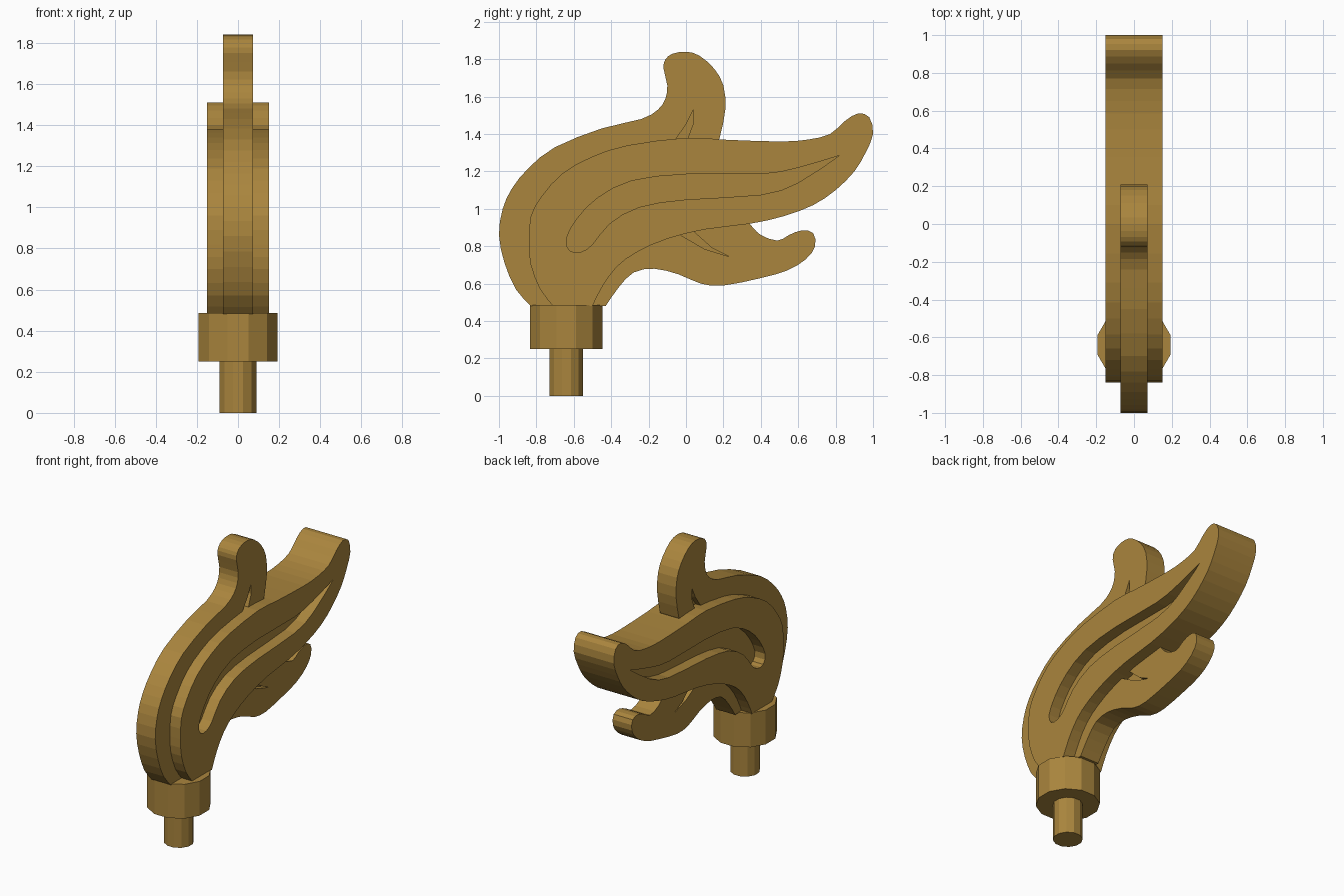
import bpy
import bmesh
from math import pi
from mathutils import Vector, Matrix

cube = bpy.data.objects.get("Cube")
if cube:
    bpy.data.objects.remove(cube, do_unlink=True)

bronze = bpy.data.materials.new("antique_gold")
bronze.use_nodes = True
color = (0.40, 0.235, 0.047, 1)
bronze.diffuse_color = color
bronze.node_tree.nodes["Principled BSDF"].inputs["Base Color"].default_value = color


def add_object(name, bm):
    """Turn a bmesh into a flat shaded object."""
    bmesh.ops.recalc_face_normals(bm, faces=bm.faces)
    mesh = bpy.data.meshes.new(name)
    bm.to_mesh(mesh)
    bm.free()
    mesh.materials.append(bronze)
    obj = bpy.data.objects.new(name, mesh)
    bpy.context.collection.objects.link(obj)
    return obj


def rounded(points):
    """Add one spline midpoint between neighbours of an open path."""
    pts = [Vector(p) for p in points]
    result = [pts[0]]
    for i in range(len(pts) - 1):
        a, b = pts[i], pts[i + 1]
        before = pts[max(i - 1, 0)]
        after = pts[min(i + 2, len(pts) - 1)]
        result.append((9 * (a + b) - before - after) / 16)
        result.append(b)
    return result


def slab(name, outline, x_from, x_to):
    """Extrude a side profile (y, z) along x."""
    bm = bmesh.new()
    face = bm.faces.new([bm.verts.new((x_from, y, z)) for y, z in outline])
    grown = bmesh.ops.extrude_face_region(bm, geom=[face], use_keep_orig=True)
    moved = [v for v in grown["geom"] if isinstance(v, bmesh.types.BMVert)]
    bmesh.ops.translate(bm, vec=(x_to - x_from, 0, 0), verts=moved)
    return add_object(name, bm)


def carve(target, outline, floor):
    """Sink a recess into both broad sides, down to the floor distance."""
    for side in (-1, 1):
        cutter = slab("recess_cutter", outline, side * floor, side * 0.3)
        cutter.hide_render = True
        mod = target.modifiers.new("recess", "BOOLEAN")
        mod.operation = "DIFFERENCE"
        mod.solver = "EXACT"
        mod.object = cutter
        bpy.context.view_layer.objects.active = target
        bpy.ops.object.modifier_apply(modifier=mod.name)
        bpy.data.objects.remove(cutter, do_unlink=True)


def post(name, radius, bottom, top):
    """Twelve sided upright post under the plume."""
    bm = bmesh.new()
    place = Matrix.Translation((0, -0.64, (bottom + top) / 2)) @ Matrix.Rotation(pi / 12, 4, "Z")
    bmesh.ops.create_cone(bm, cap_ends=True, segments=12, radius1=radius,
                          radius2=radius, depth=top - bottom, matrix=place)
    return add_object(name, bm)


# Mounting peg and collar
post("peg", 0.093, 0, 0.25)
post("collar", 0.2, 0.25, 0.485)

# Thin backing plume with an upper and a lower curl
back_edge = [(-.83, .48), (-.91, .57), (-.97, .71), (-1, .86), (-.98, 1), (-.93, 1.11),
             (-.84, 1.22), (-.7, 1.33), (-.45, 1.43), (-.24, 1.48), (-.15, 1.53)]
upper_curl = [(-.11, 1.59), (-.1, 1.66), (-.12, 1.75), (-.11, 1.8), (-.07, 1.83), (0, 1.84),
              (.07, 1.82), (.15, 1.75), (.2, 1.66), (.21, 1.53), (.18, 1.38)]
lower_curl = [(.12, 1.15), (.34, .92), (.4, .86), (.49, .83), (.55, .86), (.62, .885),
              (.68, .87), (.69, .8), (.64, .73), (.54, .67), (.4, .63), (.2, .59)]
under_edge = [(.08, .6), (-.04, .65), (-.17, .68), (-.28, .66), (-.36, .58), (-.43, .48)]
backing = slab("backing_plume", rounded(back_edge + upper_curl + lower_curl + under_edge),
               -0.072, 0.072)

# Small barb notches at the roots of the curls
upper_notch = [(-.07, 1.35), (-.05, 1.38), (0, 1.45), (.04, 1.53), (.04, 1.46), (.01, 1.38), (0, 1.35)]
lower_notch = [(-.05, .89), (-.03, .86), (.1, .785), (.23, .745), (.14, .79), (.05, .87), (.03, .9)]
for notch in (upper_notch, lower_notch):
    carve(backing, notch, 0.035)

# Thick central plume sweeping to the rear tip
plume_top = [(-.71, .48), (-.78, .57), (-.83, .7), (-.84, .82), (-.83, .96), (-.77, 1.07),
             (-.66, 1.19), (-.5, 1.28), (-.31, 1.34), (0, 1.38), (.2, 1.37), (.5, 1.36),
             (.65, 1.37), (.77, 1.4), (.85, 1.47), (.92, 1.51), (.98, 1.49)]
plume_bottom = [(1, 1.4), (.96, 1.3), (.9, 1.2), (.8, 1.1), (.68, 1.02), (.52, .96), (.34, .92),
                (.1, .89), (-.1, .84), (-.26, .77), (-.37, .69), (-.45, .58), (-.5, .48)]
plume = slab("central_plume", rounded(plume_top + plume_bottom), -0.152, 0.152)

# Teardrop groove in the central plume
groove = [(.82, 1.285), (.6, 1.22), (.4, 1.185), (0, 1.185), (-.29, 1.15), (-.47, 1.06),
          (-.58, .95), (-.64, .84), (-.62, .775), (-.56, .77), (-.5, .81), (-.41, .92),
          (-.25, 1.01), (0, 1.05), (.4, 1.075), (.6, 1.14), (.82, 1.285)]
carve(plume, rounded(groove)[:-1], 0.074)
